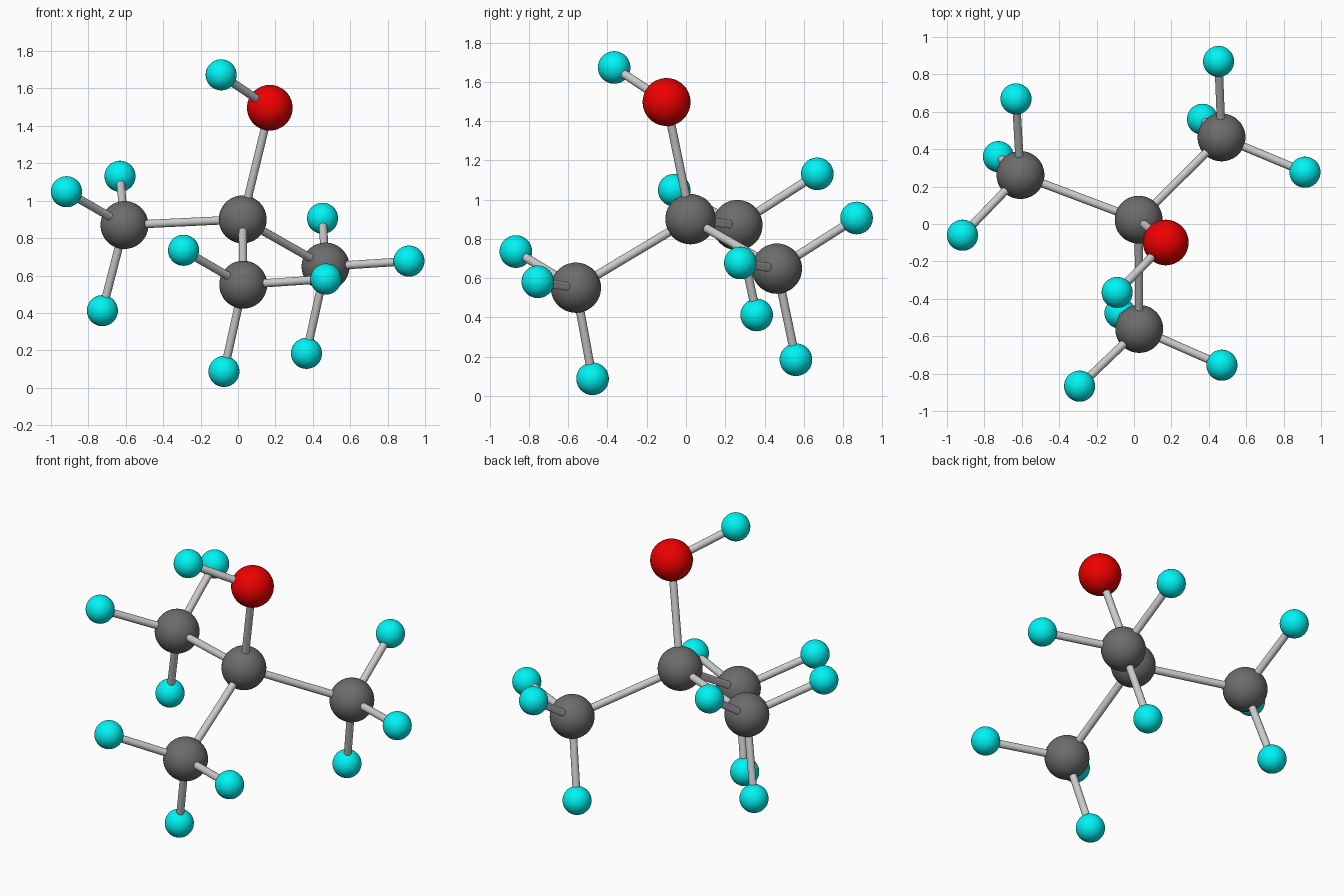
import bpy
from mathutils import Vector

if "Cube" in bpy.data.objects:
    bpy.data.objects.remove(bpy.data.objects["Cube"])


def material(name, color):
    m = bpy.data.materials.new(name)
    m.diffuse_color = color
    m.use_nodes = True
    m.node_tree.nodes["Principled BSDF"].inputs["Base Color"].default_value = m.diffuse_color
    return m


RADIUS = {"carbon": 0.128, "oxygen": 0.122, "hydrogen": 0.083}
BOND_RADIUS = 0.022
MATS = {
    "carbon": material("dark_grey", (0.15, 0.15, 0.15, 1)),
    "oxygen": material("red", (0.85, 0.0, 0.0, 1)),
    "hydrogen": material("cyan", (0.0, 0.9, 0.9, 1)),
}


def atom(kind, name, pos):
    bpy.ops.mesh.primitive_uv_sphere_add(segments=48, ring_count=24, radius=RADIUS[kind], location=pos)
    ob = bpy.context.object
    ob.name = name
    ob.data.materials.append(MATS[kind])
    bpy.ops.object.shade_smooth()
    return Vector(pos)


def bond(name, a, b):
    axis = b - a
    bpy.ops.mesh.primitive_cylinder_add(vertices=24, radius=BOND_RADIUS, depth=axis.length, location=(a + b) / 2)
    ob = bpy.context.object
    ob.name = name
    ob.rotation_euler = axis.to_track_quat('Z', 'Y').to_euler()
    bpy.ops.object.shade_smooth_by_angle()


# Central carbon with the hydroxyl group on top
centre = atom("carbon", "central_carbon", (0.025, 0.023, 0.90))
oxygen = atom("oxygen", "oxygen", (0.17, -0.099, 1.497))
top_h = atom("hydrogen", "hydroxyl_hydrogen", (-0.09, -0.366, 1.673))
bond("carbon_oxygen_bond", centre, oxygen)
bond("hydroxyl_bond", oxygen, top_h)

# Three methyl groups: carbon position, then its three hydrogens
methyls = {
    "left": ((-0.607, 0.262, 0.870),
             [(-0.917, -0.060, 1.048), (-0.631, 0.669, 1.131), (-0.725, 0.360, 0.412)]),
    "front": ((0.028, -0.561, 0.551),
              [(-0.291, -0.867, 0.735), (0.470, -0.755, 0.581), (-0.075, -0.476, 0.087)]),
    "right": ((0.468, 0.463, 0.648),
              [(0.914, 0.277, 0.677), (0.452, 0.869, 0.906), (0.366, 0.560, 0.184)]),
}
for side, (pos, hydrogens) in methyls.items():
    carbon = atom("carbon", f"{side}_carbon", pos)
    bond(f"{side}_carbon_bond", centre, carbon)
    for i, h in enumerate(hydrogens, 1):
        bond(f"{side}_hydrogen_bond_{i}", carbon, atom("hydrogen", f"{side}_hydrogen_{i}", h))
